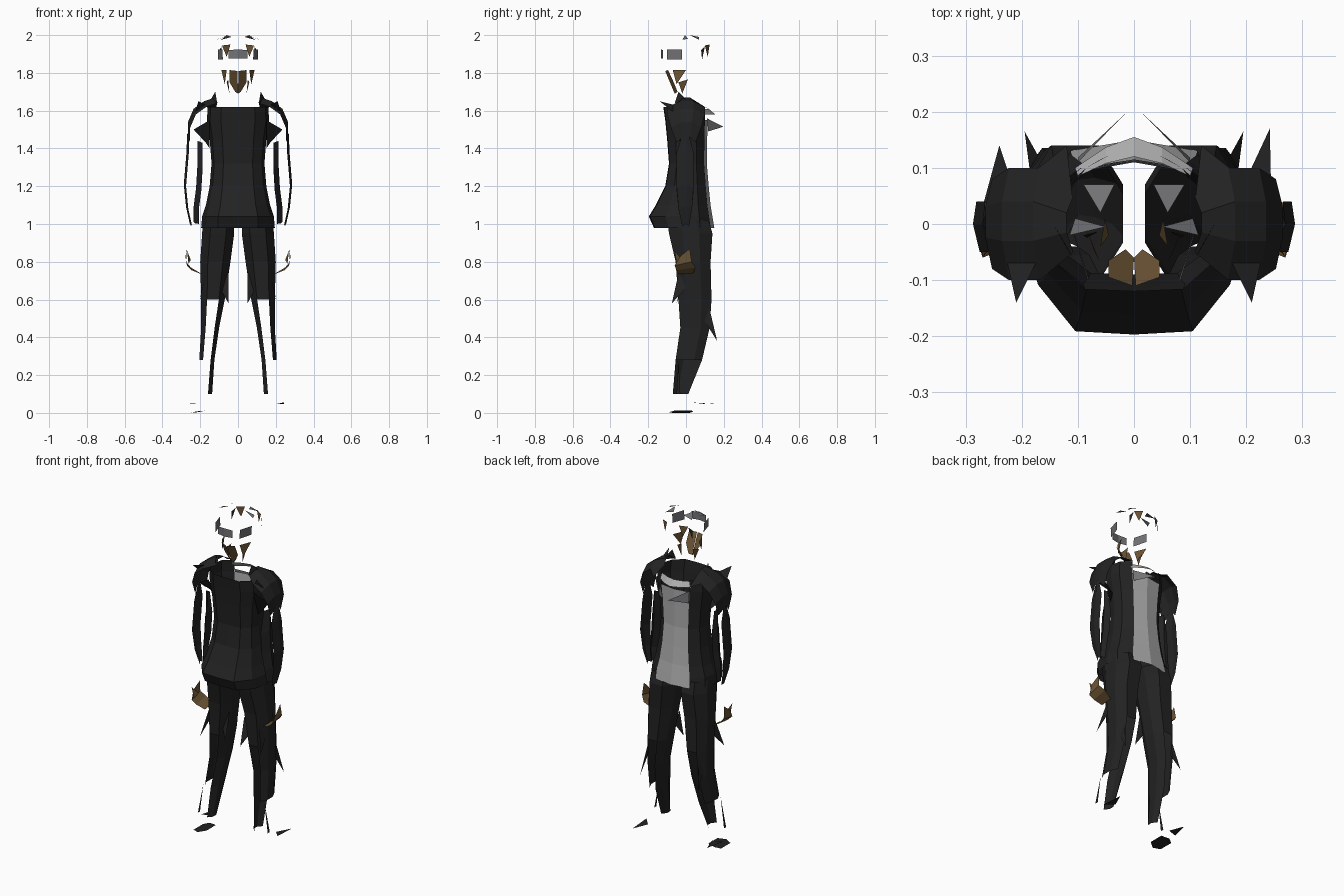
import bpy, bmesh

if "Cube" in bpy.data.objects:
    bpy.data.objects.remove(bpy.data.objects["Cube"])


def material(name, rgb):
    m = bpy.data.materials.new(name)
    m.diffuse_color = (*rgb, 1)
    m.use_nodes = True
    m.node_tree.nodes["Principled BSDF"].inputs["Base Color"].default_value = m.diffuse_color
    return m


CLOTH = material("black cloth", (0.016, 0.016, 0.017))
SHIRT = material("light grey shirt", (0.42, 0.42, 0.42))
HAIR = material("grey hair", (0.17, 0.17, 0.18))
SKIN = material("brown skin", (0.15, 0.09, 0.035))


def build(name, verts, faces, mats, mirror=True, rule=None, drop=None):
    """Flat-shaded mesh; rule picks the material slot, drop removes faces."""
    me = bpy.data.meshes.new(name)
    me.from_pydata(verts, [], faces)
    bm = bmesh.new()
    bm.from_mesh(me)
    bmesh.ops.recalc_face_normals(bm, faces=bm.faces)
    if drop:
        gone = [f for f in bm.faces if drop(f.calc_center_median(), f.normal)]
        bmesh.ops.delete(bm, geom=gone, context='FACES')
    if rule:
        for f in bm.faces:
            f.material_index = rule(f.calc_center_median(), f.normal)
    bm.to_mesh(me)
    bm.free()
    for m in mats:
        me.materials.append(m)
    ob = bpy.data.objects.new(name, me)
    bpy.context.collection.objects.link(ob)
    if mirror:
        ob.modifiers.new("mirror", 'MIRROR').use_mirror_merge = False
    return ob


def loft(rings, closed=True):
    n = len(rings[0])
    faces = []
    for r in range(len(rings) - 1):
        for i in range(n if closed else n - 1):
            j = (i + 1) % n
            faces.append((r * n + i, r * n + j, r * n + n + j, r * n + n + i))
    return [v for ring in rings for v in ring], faces


def shard(name, pts, mat, mirror=True):
    return build(name, pts, [tuple(range(len(pts)))], [mat], mirror)


# Jacket body: twelve-sided loft with flared tail, shirt panel inset by position
half = [(0, 1), (.58, .87), (.93, .5), (1, 0), (.9, -.55), (.55, -.97), (0, -1)]
outline = half + [(-x, y) for x, y in half[5:0:-1]]
levels = [(.98, .195, -.17, .15), (1.04, .19, -.197, .14), (1.1, .17, -.16, .13),
          (1.2, .15, -.11, .12), (1.32, .14, -.09, .11), (1.45, .15, -.1, .112),
          (1.55, .165, -.11, .115), (1.62, .16, -.12, .115)]
rings = [[(x * w, y * (yf if y > 0 else -yb), z) for x, y in outline]
         for z, w, yb, yf in levels]
build("jacket", *loft(rings), [CLOTH, SHIRT], mirror=False,
      rule=lambda c, n: int(c.y > .07 and abs(c.x) < .07 and c.z < 1.56),
      drop=lambda c, n: c.z > 1.56 and c.y > .07 and abs(c.x) < .07)

# Shirt collar and lapel points
collar = [[(x, y, 1.58) for x, y in ((-.105, .1), (-.05, .137), (0, .155), (.05, .137), (.105, .1))],
          [(x, y, 1.61) for x, y in ((-.1, .085), (-.05, .108), (0, .12), (.05, .108), (.1, .085))]]
build("shirt_collar", *loft(collar, False), [SHIRT], mirror=False)
shard("lapel", [(.1, .11, 1.56), (.015, .197, 1.515), (.1, .118, 1.49)], HAIR)

# Shoulder caps
path = [(.12, 1.67, .05), (.18, 1.65, .1), (.235, 1.61, .1), (.265, 1.54, .08), (.265, 1.46, .05)]
cap = [[(x - .012, -w, z - .03), (x, -w * .3, z), (x, w * .4, z), (x - .012, w, z - .03)]
       for x, z, w in path]
build("shoulder", *loft(cap, False), [CLOTH])
shard("shoulder_front_point", [(.17, -.06, 1.63), (.21, -.14, 1.65), (.23, -.05, 1.58)], CLOTH)
shard("shoulder_back_point", [(.11, .05, 1.64), (.12, .14, 1.6), (.17, .1, 1.62)], CLOTH)
shard("neck_point", [(.11, -.06, 1.64), (.12, -.04, 1.7), (.15, .01, 1.65)], CLOTH)
shard("armpit", [(.15, -.07, 1.55), (.235, -.04, 1.5), (.17, .02, 1.43), (.15, -.02, 1.4)], CLOTH)


# Sleeves: an outer and an inner strip each
def strip(name, pts, skew):
    rows = [[(x - skew, -w, z), (x, 0, z + .01), (x - skew * .5, w * .8, z)] for x, z, w in pts]
    build(name, *loft(rows, False), [CLOTH])


strip("outer_sleeve", [(.27, 1.47, .02), (.272, 1.38, .05), (.287, 1.2, .05),
                       (.275, 1.08, .04), (.255, .99, .02)], .012)
strip("inner_sleeve", [(.215, 1.43, .02), (.215, 1.3, .05), (.222, 1.18, .05),
                       (.235, 1.08, .04), (.235, 1.0, .02)], .028)

# Hands: bent palm plates with a thumb
palm = [[(.278, -.03, .83), (.27, .02, .87)], [(.27, -.06, .78), (.275, .03, .8)],
        [(.245, -.05, .755), (.25, .05, .77)], [(.195, -.04, .735), (.2, .04, .74)]]
build("hand", *loft(palm, False), [SKIN])
shard("thumb", [(.27, -.06, .86), (.25, -.02, .81), (.262, -.05, .79)], SKIN)

# Trousers: closed thighs, split into side strips below the knee
legs = [(1.02, .02, .185, -.1, .12), (.95, .02, .19, -.09, .14), (.8, .04, .2, -.055, .13),
        (.6, .07, .195, -.04, .135), (.45, .1, .195, -.03, .125),
        (.28, .125, .205, -.055, .085), (.1, .137, .225, -.07, .012)]
square = [(.25, 0), (.75, 0), (1, .3), (1, .7), (.75, 1), (.25, 1), (0, .7), (0, .3)]
rings = [[(a + (b - a) * u, c + (d - c) * v, z) for u, v in square] for z, a, b, c, d in legs]
build("trouser_leg", *loft(rings), [CLOTH],
      drop=lambda c, n: c.z < .58 and (abs(n.x) < .6 or (c.z < .28 and n.x > 0)))
shard("thigh_front_point", [(.16, -.03, .78), (.205, -.075, .58), (.19, 0, .66)], CLOTH)
shard("thigh_inner_point", [(.05, -.01, .75), (.05, -.05, .58), (.09, -.02, .65)], CLOTH)
shard("calf_back_point", [(.17, .12, .57), (.195, .165, .38), (.185, .09, .5)], CLOTH)
shard("ankle_sliver", [(.205, -.04, .28), (.235, -.03, .1), (.235, -.05, .1)], CLOTH)

# Shoe remnants
shard("left_sole", [(-.25, -.07, .0), (-.21, -.09, .004), (-.17, -.06, .012),
                    (-.17, .03, .012), (-.22, .04, .008), (-.25, .02, .0)], CLOTH, False)
shard("left_toe", [(-.27, .03, .05), (-.21, .05, .05), (-.24, .14, .047)], CLOTH, False)
shard("right_toe", [(.2, .08, .05), (.245, .03, .055), (.242, .17, .047)], CLOTH, False)

# Hair band around the head
shard("front_hair_band", [(0, -.132, 1.875), (0, -.132, 1.925), (.05, -.122, 1.92),
                          (.05, -.122, 1.875)], HAIR)
shard("side_hair_band", [(.08, -.1, 1.87), (.083, -.1, 1.925), (.107, -.02, 1.925),
                         (.105, -.02, 1.872)], HAIR)

# Crown pieces
shard("crown_front", [(.115, -.02, 1.975), (.05, -.005, 2.0), (.105, .01, 1.98)], HAIR)
shard("crown_back", [(.09, .07, 1.975), (.035, .07, 1.99), (.06, .02, 2.0)], HAIR)

# Brow pieces on the far side of the head
shard("brow", [(.085, .1, 1.945), (.04, .125, 1.95), (.06, .115, 1.885)], SKIN)
shard("temple", [(.085, .1, 1.94), (.1, .08, 1.92), (.102, .085, 1.87)], CLOTH)

# Nape and jaw wedges
build("nape", [(.003, -.11, 1.81), (.045, -.095, 1.815), (.045, -.065, 1.75),
               (.015, -.045, 1.7), (0, -.06, 1.69)], [(0, 1, 2, 3, 4)], [SKIN])
shard("jaw", [(.06, -.07, 1.815), (.088, 0, 1.815), (.07, -.05, 1.74)], SKIN)
shard("chin", [(.06, -.04, 1.75), (.052, .01, 1.765), (.045, -.02, 1.69)], SKIN)
